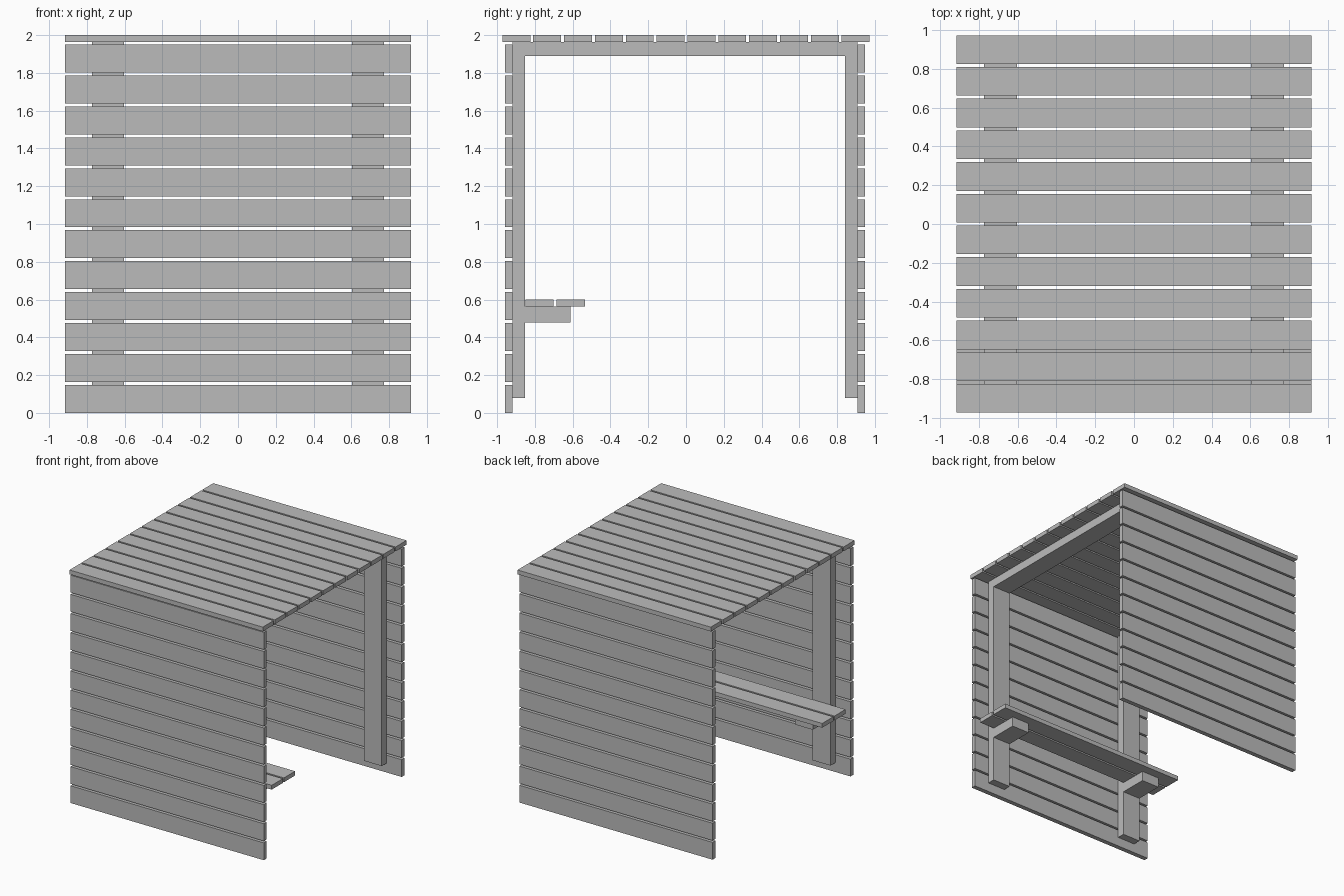
import bpy
import bmesh

cube = bpy.data.objects.get("Cube")
if cube:
    bpy.data.objects.remove(cube, do_unlink=True)

wood = bpy.data.materials.new("plain_grey")
wood.use_nodes = True
grey = (0.5, 0.5, 0.5, 1)
wood.diffuse_color = grey
wood.node_tree.nodes["Principled BSDF"].inputs["Base Color"].default_value = grey

HALF = 0.915      # half length of every board
BOARD = 0.148     # board width
COUNT = 12


def prism(name, outline, x0, x1):
    """Extrude a (y, z) outline along x."""
    bm = bmesh.new()
    face = bm.faces.new([bm.verts.new((x0, y, z)) for y, z in outline])
    ext = bmesh.ops.extrude_face_region(bm, geom=[face])
    moved = [v for v in ext["geom"] if isinstance(v, bmesh.types.BMVert)]
    bmesh.ops.translate(bm, verts=moved, vec=(x1 - x0, 0, 0))
    bmesh.ops.recalc_face_normals(bm, faces=bm.faces)
    mesh = bpy.data.meshes.new(name)
    bm.to_mesh(mesh)
    bm.free()
    mesh.materials.append(wood)
    obj = bpy.data.objects.new(name, mesh)
    bpy.context.collection.objects.link(obj)
    return obj


def box(name, x0, x1, y0, y1, z0, z1):
    return prism(name, [(y0, z0), (y1, z0), (y1, z1), (y0, z1)], x0, x1)


# Wall cladding and roof boards
wall_step = (1.95 - BOARD) / (COUNT - 1)
roof_step = (2 * 0.972 - BOARD) / (COUNT - 1)
for i in range(COUNT):
    z = i * wall_step
    box(f"front_wall_board_{i + 1}", -HALF, HALF, -0.958, -0.918, z, z + BOARD)
    box(f"back_wall_board_{i + 1}", -HALF, HALF, 0.907, 0.947, z, z + BOARD)
    y = -0.972 + i * roof_step
    box(f"roof_board_{i + 1}", -HALF, HALF, y, y + BOARD, 1.963, 2.0)

# Portal frames (two posts and a beam) with bench brackets
portal = [(-0.918, 0.08), (-0.852, 0.08), (-0.852, 1.89), (0.841, 1.89),
          (0.841, 0.08), (0.907, 0.08), (0.907, 1.963), (-0.918, 1.963)]
for side, x0 in (("left", 0.603), ("right", -0.772)):
    x1 = x0 + 0.169
    prism(f"{side}_portal_frame", portal, x0, x1)
    box(f"{side}_bench_bracket", x0, x1, -0.852, -0.612, 0.478, 0.563)

# Bench seat
for i in range(2):
    y = -0.851 + i * 0.166
    box(f"bench_board_{i + 1}", -HALF, HALF, y, y + 0.15, 0.563, 0.6)
